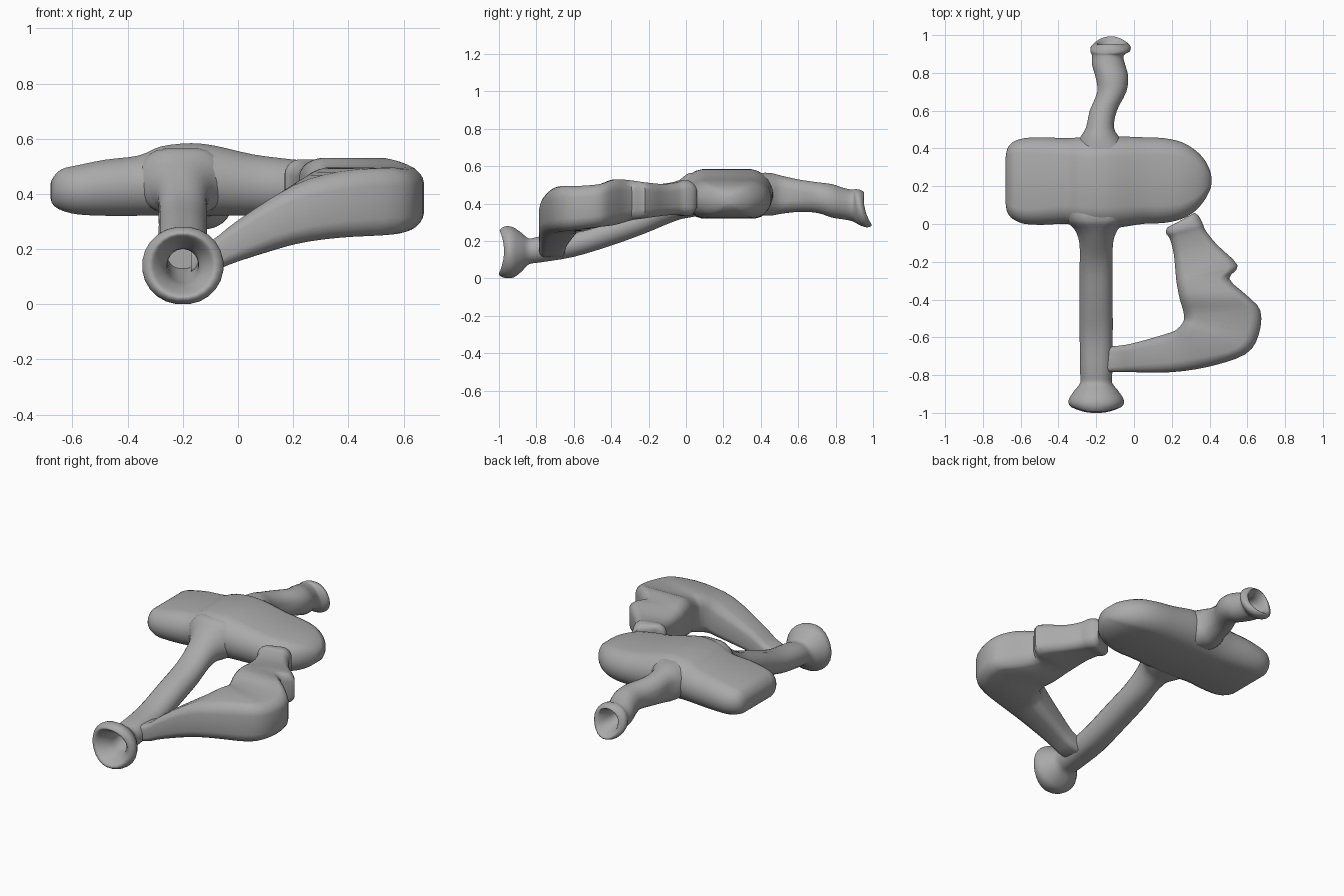
import bpy, bmesh, math
from mathutils import Vector

grey = bpy.data.materials.new("plain grey")
grey.diffuse_color = (0.4, 0.4, 0.4, 1)


def smooth_path(rows, steps=3):
    """Catmull-Rom interpolation of section parameters."""
    out = []
    for i in range(len(rows) - 1):
        p0, p1 = rows[max(i - 1, 0)], rows[i]
        p2, p3 = rows[i + 1], rows[min(i + 2, len(rows) - 1)]
        for s in range(steps):
            t = s / steps
            out.append([0.5 * (2 * b + (c - a) * t + (2 * a - 5 * b + 4 * c - d) * t * t
                               + (3 * b - a - 3 * c + d) * t ** 3)
                        for a, b, c, d in zip(p0, p1, p2, p3)])
    return out + [list(rows[-1])]


def loft(name, rows, roundness=1.0, per=6):
    """Rows: left x,y, right x,y, z low, z high, y tilt, y saddle."""
    rows = [tuple(r) + (0,) * (8 - len(r)) for r in rows]
    bm = bmesh.new()
    rings = []
    for lx, ly, rx, ry, z0, z1, tilt, saddle in smooth_path(rows):
        a = math.hypot(rx - lx, ry - ly) / 2
        b = (z1 - z0) / 2
        u = Vector((rx - lx, ry - ly, 0)).normalized()
        c = Vector(((lx + rx) / 2, (ly + ry) / 2, (z0 + z1) / 2))
        r = roundness * min(a, b)
        ring = []
        for q, (sx, sz) in enumerate(((1, 1), (-1, 1), (-1, -1), (1, -1))):
            for k in range(per):
                ang = (q + (k + 0.5) / per) * math.pi / 2
                w = sx * (a - r) + r * math.cos(ang)
                h = sz * (b - r) + r * math.sin(ang)
                v = h / b
                p = c + u * w + Vector((0, tilt * v + saddle * v * v, h))
                ring.append(bm.verts.new(p))
        rings.append(ring)
    n = 4 * per
    for r0, r1 in zip(rings, rings[1:]):
        for i in range(n):
            j = (i + 1) % n
            bm.faces.new((r0[i], r0[j], r1[j], r1[i]))
    bm.faces.new(rings[0])
    bm.faces.new(rings[-1])
    bmesh.ops.recalc_face_normals(bm, faces=bm.faces)
    me = bpy.data.meshes.new(name)
    bm.to_mesh(me)
    bm.free()
    me.materials.append(grey)
    ob = bpy.data.objects.new(name, me)
    bpy.context.collection.objects.link(ob)
    bpy.ops.object.select_all(action='DESELECT')
    ob.select_set(True)
    bpy.context.view_layer.objects.active = ob
    bpy.ops.object.shade_smooth_by_angle(angle=math.radians(45))
    return ob


def across_y(x, y0, y1, z0, z1):
    return (x, y0, x, y1, z0, z1)


def across_x(y, x0, x1, z0, z1, tilt=0, saddle=0):
    return (x0, y, x1, y, z0, z1, tilt, saddle)


# flat rounded body, lofted from left to right
loft("body", [across_y(*r) for r in (
    (-.68, .11, .35, .385, .435), (-.67, .06, .40, .36, .46), (-.64, .025, .435, .34, .49),
    (-.58, .0, .455, .325, .505), (-.48, -.005, .46, .32, .525), (-.36, 0, .455, .32, .54),
    (-.28, -.02, .46, .32, .573), (-.17, -.03, .465, .32, .585), (-.08, -.02, .465, .32, .575),
    (.05, 0, .46, .32, .545), (.16, .005, .455, .32, .53), (.25, .025, .435, .325, .52),
    (.32, .065, .395, .335, .505), (.37, .12, .345, .355, .485), (.40, .175, .29, .38, .46),
    (.41, .21, .25, .40, .44))])

# front pipe with flared hollow mouth
loft("front_pipe", [across_x(*r) for r in (
    (.10, -.38, -.01, .34, .56), (.02, -.36, -.04, .325, .565), (-.03, -.315, -.085, .315, .53),
    (-.10, -.29, -.11, .29, .475), (-.22, -.288, -.112, .24, .39), (-.40, -.288, -.112, .175, .325),
    (-.60, -.288, -.112, .115, .25), (-.78, -.286, -.114, .085, .225),
    (-.84, -.285, -.115, .075, .215), (-.88, -.315, -.085, .035, .245),
    (-.925, -.345, -.055, .003, .275), (-.955, -.345, -.055, .003, .28, .005, -.015),
    (-.972, -.325, -.075, .02, .262, .003, -.026), (-.965, -.305, -.095, .04, .245, 0, -.02),
    (-.92, -.27, -.13, .07, .215), (-.86, -.255, -.145, .085, .20),
    (-.72, -.255, -.145, .13, .22))])

# wavy rear pipe with small tilted mouth
loft("rear_pipe", [across_x(*r) for r in (
    (.38, -.31, -.02, .34, .565), (.45, -.29, -.07, .335, .565), (.51, -.255, -.105, .345, .55),
    (.60, -.235, -.09, .355, .53), (.70, -.195, -.04, .35, .515), (.78, -.205, -.03, .325, .505),
    (.84, -.222, -.045, .315, .485), (.89, -.222, -.055, .305, .475),
    (.915, -.232, -.022, .285, .478, -.012), (.94, -.228, -.018, .272, .475, -.018, .008),
    (.955, -.205, -.04, .282, .46, -.02, .018), (.95, -.19, -.055, .30, .45, -.018, .01),
    (.90, -.175, -.085, .335, .435), (.84, -.165, -.10, .36, .44))])

# bent side arm running from the body round to the front pipe
loft("side_arm", [
    (.205, -.005, .32, .06, .36, .50), (.175, -.02, .345, .04, .335, .52),
    (.17, -.05, .365, .00, .335, .525), (.19, -.08, .38, -.035, .34, .515),
    (.21, -.16, .44, -.11, .335, .505), (.22, -.26, .55, -.22, .32, .515),
    (.225, -.31, .505, -.29, .31, .525), (.24, -.39, .60, -.38, .285, .53),
    (.26, -.46, .67, -.46, .275, .505), (.265, -.50, .66, -.59, .26, .495),
    (.255, -.525, .59, -.69, .25, .495), (.235, -.55, .40, -.755, .24, .48),
    (.19, -.575, .20, -.785, .215, .43), (.0, -.63, .0, -.785, .155, .305),
    (-.09, -.645, -.09, -.785, .12, .235), (-.17, -.65, -.17, -.785, .11, .20)],
    roundness=0.6)
